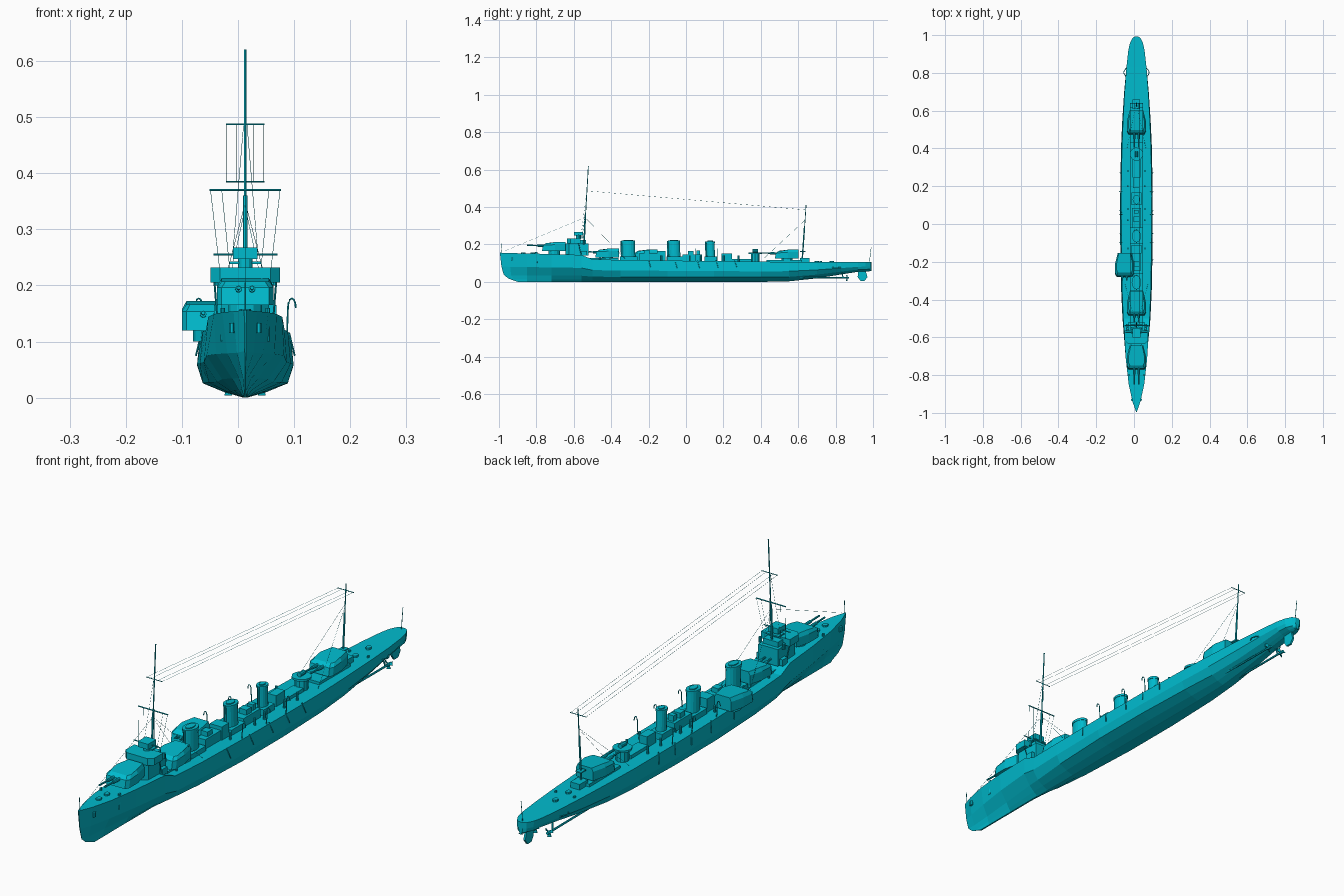
import bpy, bmesh, math
from mathutils import Vector

if "Cube" in bpy.data.objects:
    bpy.data.objects.remove(bpy.data.objects["Cube"])

CX = 0.013  # hull centreline


def make(name, verts, faces, smooth=False):
    me = bpy.data.meshes.new(name)
    me.from_pydata(verts, [], faces)
    bm = bmesh.new()
    bm.from_mesh(me)
    bmesh.ops.recalc_face_normals(bm, faces=bm.faces)
    bm.to_mesh(me)
    bm.free()
    ob = bpy.data.objects.new(name, me)
    bpy.context.collection.objects.link(ob)
    mat = bpy.data.materials.get("teal") or bpy.data.materials.new("teal")
    mat.diffuse_color = (0.0, 0.5, 0.62, 1)
    mat.use_nodes = True
    mat.node_tree.nodes["Principled BSDF"].inputs["Base Color"].default_value = mat.diffuse_color
    me.materials.append(mat)
    return ob


def loft(name, rings):
    n = len(rings[0])
    verts = [p for r in rings for p in r]
    faces = [(i*n+j, i*n+(j+1) % n, (i+1)*n+(j+1) % n, (i+1)*n+j)
             for i in range(len(rings)-1) for j in range(n)]
    faces += [tuple(range(n)), tuple(range((len(rings)-1)*n, len(rings)*n))]
    return make(name, verts, faces)


def box(name, x, y0, y1, z0, z1, w):
    p = [(x-w, y0), (x+w, y0), (x+w, y1), (x-w, y1)]
    return loft(name, [[(a, b, z) for a, b in p] for z in (z0, z1)])


def house(name, plan, z0, z1, x=CX, y=0, top=1.0):
    """Symmetrical plan (half outline of x, y) raised from z0 to z1."""
    full = plan + [(-a, b) for a, b in reversed(plan)]
    return loft(name, [[(x+a*s, y+b*s, z) for a, b in full] for z, s in ((z0, 1), (z1, top))])


def column(name, y, z0, z1, rx, ry, x=CX, n=12, lean=0.0):
    ring = [(math.cos(2*math.pi*i/n), math.sin(2*math.pi*i/n)) for i in range(n)]
    return loft(name, [[(x+c*rx, y+s*ry+d, z) for c, s in ring] for z, d in ((z0, 0), (z1, lean))])


def rod(name, pts, r, n=6):
    pts = [Vector(p) for p in pts]
    rings = []
    for i, p in enumerate(pts):
        d = (pts[min(i+1, len(pts)-1)] - pts[max(i-1, 0)]).normalized()
        a = d.cross(Vector((0, 0, 1)) if abs(d.z) < 0.9 else Vector((1, 0, 0))).normalized()
        b = d.cross(a)
        rings.append([p + r*(a*math.cos(2*math.pi*k/n) + b*math.sin(2*math.pi*k/n)) for k in range(n)])
    return loft(name, rings)


# Hull: y, deck half-width, widest half-width, bilge fullness, keel z, deck z
stations = [
    (-0.995, .002, .001, .5, .004, .156), (-.94, .021, .015, .3, 0, .154),
    (-.85, .041, .032, .35, 0, .152), (-.72, .056, .052, .45, 0, .149),
    (-.56, .066, .069, .6, 0, .144), (-.50, .070, .074, .68, 0, .121),
    (-.35, .076, .081, .8, 0, .117), (-.1, .080, .086, .88, 0, .114),
    (.15, .081, .086, .88, 0, .111), (.4, .077, .082, .82, 0, .108),
    (.55, .071, .075, .75, .003, .107), (.7, .063, .065, .7, .019, .106),
    (.83, .053, .053, .7, .040, .105), (.92, .043, .042, .8, .054, .105),
    (.96, .034, .033, .9, .056, .105), (.985, .021, .020, .9, .057, .105),
    (.993, .008, .008, .9, .057, .105)]
rings = []
for i, (y, wd, w, f, k, d) in enumerate(stations):
    h = d - k
    half = [(0.003 if w > .01 else w, k), (w*f*.5, k+.09*h), (w*f, k+.23*h), (w, k+.52*h), (wd, d)]
    yy = [.085, .045, .02, .008, 0] if i == 0 else [.04, .02, .005, 0, 0] if i == 1 else [0]*5
    rings.append([(CX+a, y+o, z) for (a, z), o in zip(half, yy)] +
                 [(CX-a, y+o, z) for (a, z), o in reversed(list(zip(half, yy)))])
loft("hull", rings)

# Stern gear: rudder, shafts, propellers, guards
for n, (y0, y1, z0, z1) in {"rudder": (.92, .97, .006, .06)}.items():
    prof = [(y0, z1), (y0-.002, z0+.02), (y0+.012, z0), (y1-.015, z0), (y1, z0+.02), (y1-.01, z1)]
    loft(n, [[(CX+s*.004, a, b) for a, b in prof] for s in (-1, 1)])
for s in (-1, 1):
    rod("propeller_shaft", [(CX+s*.03, .5, .024), (CX+s*.03, .86, .022)], .004)
    rod("shaft_bracket", [(CX+s*.03, .84, .022), (CX+s*.022, .83, .065)], .003)
    rod("propeller_hub", [(CX+s*.03, .85, .022), (CX+s*.03, .872, .022)], .006)
    for k in range(3):
        a = 2*math.pi*k/3 + .5
        c, t = math.cos(a), math.sin(a)
        loft("propeller_blade", [[(CX+s*.03+c*r-t*w, .86+w*.5+e, .022+t*r+c*w)
             for r, w in ((.004, -.003), (.018, -.007), (.018, .007), (.004, .003))] for e in (-.001, .001)])
    rod("propeller_guard", [(CX+s*(.05+.017*math.sin(math.pi*k/6)), .775+k*.009, .078) for k in range(7)], .002)
    # Bow anchors
    column("anchor", -.93, .115, .133, .005, .008, CX+s*.024, 6)


def turret(name, x, y, z, barrel=.08, s=1.0, height=.048):
    column(name+"_base", y, z-.02, z+.004, .03*s, .03*s, x)
    low = [(.042*s, -.065), (.05*s, -.05), (.05*s, .005), (.036*s, .062)]
    h = z + height
    full = lambda k, dz0, dz1, f: [(x+a*k*g, y+(b if b > -.04 else b+f), dz0 if b < -.04 else dz1)
                                   for g, seq in ((1, low), (-1, low[::-1])) for a, b in seq]
    loft(name+"_shield", [full(1, z, z, 0), full(1, z+height*.65, z+height*.72, .006), full(.84, h-.006, h, .022)])
    for d in (-.012, .012):
        rod(name+"_barrel", [(x+d, y-.04, z+.028), (x+d, y-.065-barrel, z+.031)], .0035, 8)
        rod(name+"_sleeve", [(x+d, y-.05, z+.028), (x+d, y-.065-barrel*.35, z+.029)], .006, 8)


turret("forward_gun", CX, -.705, .165)
turret("midships_gun", CX, -.42, .130, .035)
turret("side_gun", -.05, -.215, .120, .02, height=.052)
turret("aft_gun", CX, .54, .124, .07)
box("side_gun_platform", -.035, -.26, -.17, .105, .119, .03)

# Bridge
house("bridge_base", [(.022, -.645), (.042, -.625), (.042, -.52)], .14, .205)
house("bridge_wings", [(.045, -.635), (.062, -.618), (.062, -.565)], .205, .232)
house("bridge_rear", [(.032, -.57), (.032, -.535)], .2, .225)
column("director_post", -.575, .23, .247, .013, .013)
box("director_box", CX, -.6, -.55, .247, .268, .022)
box("rangefinder_platform", CX, -.58, -.545, .238, .243, .028)
rod("rangefinder", [(CX-.057, -.575, .255), (CX+.057, -.575, .255)], .002)
for s in (-1, 1):
    rod("bridge_strut", [(CX+s*.055, -.575, .206), (CX+s*.05, -.56, .143)], .002)
    rod("signal_lamp", [(CX+s*.05, -.545, .2), (CX+s*.05, -.545, .222)], .006, 8)
    box("bridge_side_locker", CX+s*.047, -.56, -.53, .14, .165, .009)

# Funnels with rims, pipes
for i, (y, rx, ry, z) in enumerate(((-.305, .023, .035, .217), (-.06, .022, .031, .217), (.134, .018, .022, .214))):
    column(f"funnel_{i}", y, .11, z, rx, ry, n=16, lean=-.004)
    column(f"funnel_rim_{i}", y-.004, z-.006, z+.003, rx+.002, ry+.002, n=16)
    column(f"funnel_cap_{i}", y-.004, z, z+.007, rx*.6, ry*.7, n=12)
    rod(f"steam_pipe_{i}", [(CX, y-ry-.004, .11), (CX, y-ry-.006, z+.002)], .004)
    box(f"funnel_base_{i}", CX, y-ry-.012, y+ry+.01, .105, .135, rx+.009)

# Midships deckhouses: y0, y1, top, half-width
for i, (y0, y1, z, w) in enumerate(((-.25, -.12, .152, .022), (-.225, -.195, .17, .014), (-.155, -.11, .166, .026),
                                    (-.02, .085, .146, .024), (.01, .04, .166, .016), (.055, .075, .168, .012),
                                    (.19, .245, .153, .017), (.245, .35, .122, .022), (.43, .62, .118, .034),
                                    (.61, .66, .128, .02), (-.52, -.36, .128, .036))):
    box(f"deckhouse_{i}", CX, y0, y1, .1, z, w)
column("searchlight_tower", .37, .1, .15, .024, .024, n=10)
column("searchlight_platform", .37, .15, .158, .035, .035, n=16)
rod("searchlight", [(CX, .355, .166), (CX, .385, .166)], .009, 10)
for y in (-.87, -.82, .7, .78):
    column("deck_hatch", y, .1, .113 if y > 0 else .158, .01, .012, n=8)
for s in (-1, 1):
    for y in (-.46, -.13, .02, .08, .2, .28):
        column("vent", y, .105, .14, .005, .005, CX+s*.045, 8)
    # Boat davits
    for y in (-.1, .05, .17):
        arc = [(CX+s*(.076+.014*(1-math.cos(a))*.5), y, .16+.017*math.sin(a))
               for a in [math.pi*k/6 for k in range(7)]]
        rod("davit", [(CX+s*.074, y, .105)] + arc, .0018)
    # Rubbing struts on hull side
    for y in (-.2, -.06, .06, .16, .26):
        rod("side_strut", [(CX+s*.078, y, .116), (CX+s*.088, y+.012, .075)], .0018)
    for y in (-.8, .72):
        column("bollard", y, .1, .16 if y < 0 else .112, .004, .006, CX+s*.04, 8)

# Masts and yards
rod("foremast", [(CX, -.548, .14), (CX, -.538, .36)], .0042, 8)
rod("fore_topmast", [(CX, -.538, .34), (CX, -.522, .62)], .0022)
rod("fore_yard", [(CX-.064, -.538, .37), (CX+.064, -.538, .37)], .0022)
rod("fore_upper_yard", [(CX-.034, -.53, .487), (CX+.034, -.53, .487)], .0014)
rod("mainmast", [(CX, .62, .1), (CX, .634, .3)], .0036, 8)
rod("main_topmast", [(CX, .634, .29), (CX, .642, .41)], .002)
rod("main_yard", [(CX-.034, .64, .385), (CX+.034, .64, .385)], .0014)
box("mast_platform", CX, .61, .64, .16, .165, .012)
rod("bow_staff", [(CX, -.985, .15), (CX, -.988, .205)], .0012)
rod("stern_staff", [(CX, .98, .1), (CX, .99, .185)], .0012)

# Rigging wires
rod("bow_stay", [(CX, -.538, .345), (CX, -.97, .165)], .0005, 3)
for s in (-1, 1):
    for name, a, b in (
            ("aerial", (.033, -.53, .487), (.033, .64, .385)),
            ("inner_aerial", (.015, -.53, .487), (.015, .64, .385)),
            ("halyard", (.062, -.538, .37), (.046, -.56, .232)),
            ("inner_halyard", (.042, -.538, .37), (.028, -.555, .232)),
            ("shroud", (.002, -.535, .34), (.06, -.32, .118)),
            ("topmast_shroud", (.003, -.53, .487), (.022, -.56, .26)),
            ("main_shroud", (.002, .636, .33), (.05, .40, .11))):
        rod(name, [(CX+s*a[0], a[1], a[2]), (CX+s*b[0], b[1], b[2])], .0005, 3)
